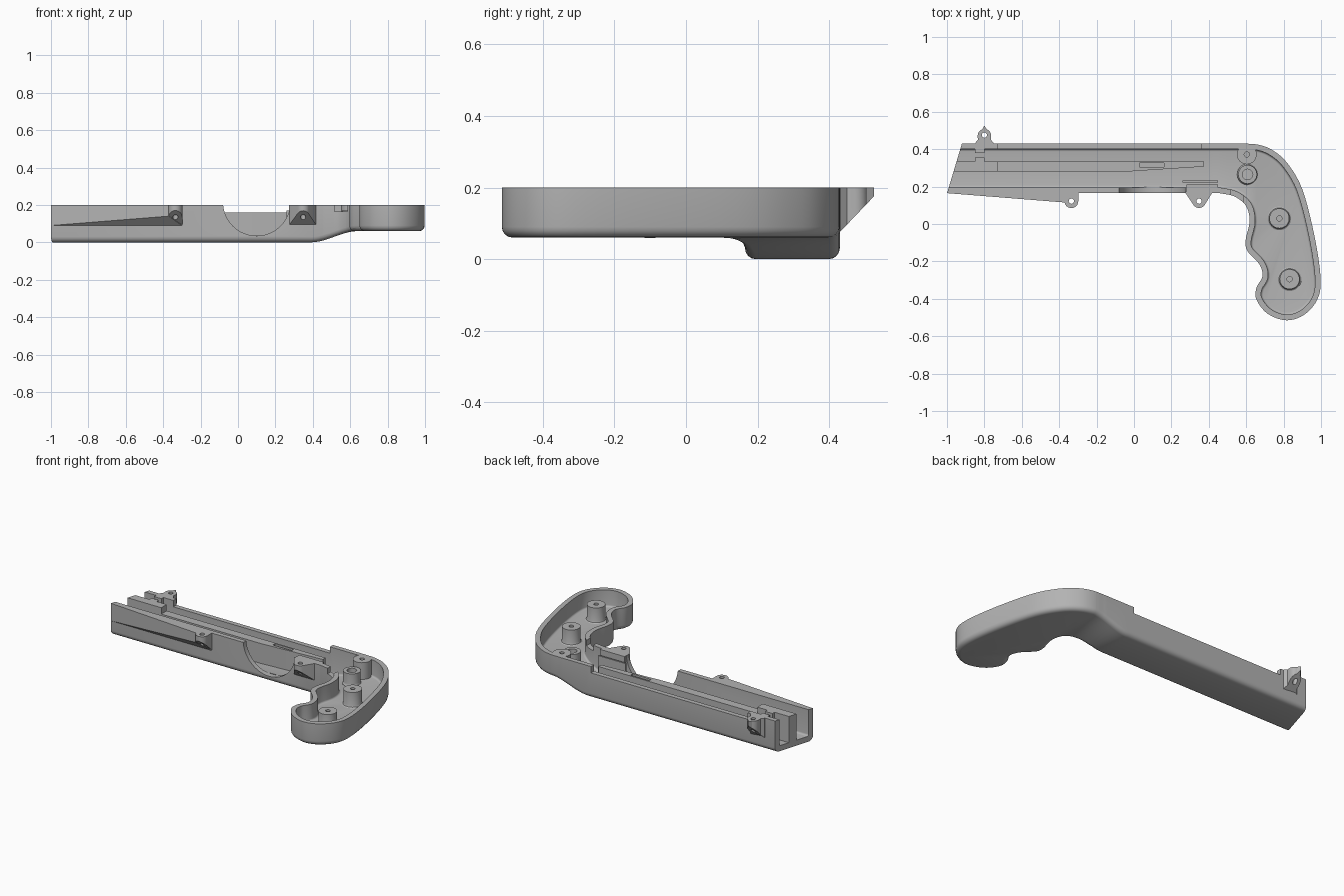
import bpy, bmesh, math
from mathutils import Vector

cube = bpy.data.objects.get("Cube")
if cube:
    bpy.data.objects.remove(cube, do_unlink=True)

grey = bpy.data.materials.new("plain grey")
grey.use_nodes = True
grey.diffuse_color = (0.45, 0.45, 0.45, 1)
grey.node_tree.nodes["Principled BSDF"].inputs["Base Color"].default_value = grey.diffuse_color

TOP = 0.2
WALL = 0.03


def make(name, bm):
    bmesh.ops.recalc_face_normals(bm, faces=bm.faces)
    me = bpy.data.meshes.new(name)
    bm.to_mesh(me)
    bm.free()
    me.materials.append(grey)
    ob = bpy.data.objects.new(name, me)
    bpy.context.collection.objects.link(ob)
    return ob


def loft(rings, caps=True, closed=False):
    """Skin matching rings of 3D points."""
    bm = bmesh.new()
    loops = [[bm.verts.new(p) for p in ring] for ring in rings]
    pairs = list(zip(loops, loops[1:]))
    if closed:
        pairs.append((loops[-1], loops[0]))
    for a, b in pairs:
        for i in range(len(a)):
            j = (i + 1) % len(a)
            bm.faces.new((a[i], a[j], b[j], b[i]))
    if caps:
        bm.faces.new(loops[0])
        bm.faces.new(loops[-1])
    return bm


def prism(name, pts, low, high):
    """Extrude a plan; low may be a height or a function of x, y."""
    f = low if callable(low) else lambda x, y: low
    return make(name, loft([[(x, y, f(x, y)) for x, y in pts],
                            [(x, y, high) for x, y in pts]]))


def box(name, x0, x1, y0, y1, z0, z1):
    return prism(name, [(x0, y0), (x1, y0), (x1, y1), (x0, y1)], z0, z1)


def disc(cx, cy, r, n=24, a0=0, a1=360):
    full = a1 - a0 == 360
    return [(cx + r * math.cos(math.radians(a0 + (a1 - a0) * i / (n if full else n - 1))),
             cy + r * math.sin(math.radians(a0 + (a1 - a0) * i / (n if full else n - 1))))
            for i in range(n)]


def cut(ob, *cutters):
    for c in cutters:
        c.hide_render = True
        m = ob.modifiers.new("cut", 'BOOLEAN')
        m.operation = 'DIFFERENCE'
        m.solver = 'EXACT'
        m.object = c
        bpy.context.view_layer.objects.active = ob
        bpy.ops.object.modifier_apply(modifier=m.name)
        bpy.data.objects.remove(c, do_unlink=True)


def spline(pts, steps=5):
    p = [Vector(q) for q in pts]
    p = [p[0] * 2 - p[1]] + p + [p[-1] * 2 - p[-2]]
    out = []
    for a, b, c, d in zip(p, p[1:], p[2:], p[3:]):
        for k in range(steps):
            t = k / steps
            out.append(0.5 * (2 * b + (c - a) * t + (2 * a - 5 * b + 4 * c - d) * t * t
                              + (3 * b - a - 3 * c + d) * t ** 3))
    return out + [p[-2]]


def muzzle_x(y):
    return -0.92 - 0.3 * (0.43 - y)


def rise(x):
    t = min(max((x - 0.39) / 0.25, 0), 1)
    return 0.06 * t * t * (3 - 2 * t)


# Plan outline: straight barrel plus curved grip
grip = [(0.57, 0.43), (0.66, 0.425), (0.74, 0.395), (0.82, 0.325), (0.9, 0.185),
        (0.963, -0.055), (0.997, -0.28), (0.982, -0.4), (0.91, -0.485), (0.815, -0.515),
        (0.715, -0.48), (0.655, -0.405), (0.655, -0.34), (0.687, -0.28), (0.67, -0.215),
        (0.607, -0.145), (0.597, -0.085), (0.618, 0.013), (0.6, 0.095), (0.537, 0.147),
        (0.457, 0.165)]
outline = [Vector((-0.92, 0.43))] + spline(grip) + [Vector((-1, 0.165))]


def inset(d, extra):
    n = len(outline)
    res = []
    for i, p in enumerate(outline):
        e1 = (p - outline[i - 1]).normalized()
        e2 = (outline[(i + 1) % n] - p).normalized()
        n1, n2 = Vector((e1.y, -e1.x)), Vector((e2.y, -e2.x))
        if i in (0, n - 1):
            y = p.y - d if i == 0 else p.y + d
            res.append((muzzle_x(y) - extra, y))
        else:
            q = p + (n1 + n2) / (1 + n1.dot(n2)) * d
            res.append((q.x, q.y))
    return res


def shell(name, d, floor, high, r, extra=0):
    """Solid on the plan with a rounded lower edge that steps up to the grip."""
    rings = []
    for a in (0, 22, 45, 68, 90):
        t = math.radians(a)
        pts = inset(d + r * (1 - math.sin(t)), extra)
        rings.append([(x, y, floor + r * (1 - math.cos(t))) for x, y in pts])
    rings.append([(x, y, high) for x, y in inset(d, extra)])
    bm = loft(rings)
    for i in range(13):
        bmesh.ops.bisect_plane(bm, geom=bm.verts[:] + bm.edges[:] + bm.faces[:], dist=1e-5,
                               plane_co=(0.39 + 0.25 * i / 12, 0, 0), plane_no=(1, 0, 0))
    for v in bm.verts:
        if v.co.z < 0.1:
            v.co.z += rise(v.co.x)
    return make(name, bm)


# Hollow body with lowered back wall, wheel opening and trigger notch
body = shell("body_shell", 0, 0, TOP, 0.03)
wheel = make("wheel_cutter", loft([[(x, y, z) for x, z in disc(0.1, 0.215, 0.18, 64)]
                                   for y in (0.05, 0.2)]))
cut(body, shell("cavity_cutter", WALL, 0.035, 0.3, 0.012, 0.2), wheel,
    box("back_cutter", -0.73, 0.36, 0.35, 0.5, 0.16, 0.3),
    box("notch_cutter", 0.515, 0.585, 0.04, 0.21, 0.165, 0.3))

# Middle rail with raised muzzle end and a slot
rail = prism("middle_rail", [(muzzle_x(0.28), 0.28), (-0.04, 0.28), (0.375, 0.307),
                             (0.375, 0.334), (muzzle_x(0.334), 0.334)], 0.03, TOP)
cut(rail, box("rail_cutter", -0.73, 0.5, 0.2, 0.4, 0.16, 0.3),
    box("slot_cutter", 0.03, 0.16, 0.304, 0.325, 0.13, 0.3))

# Narrow throat in the rear channel
for i, (y0, y1) in enumerate([(0.33, 0.355), (0.38, 0.405)]):
    box("throat_%d" % i, -0.85, -0.8, y0, y1, 0.03, TOP)

# Guide plates behind the front wall
box("guide_plate", 0.26, 0.45, 0.222, 0.232, 0.03, 0.17)
box("guide_block", 0.28, 0.45, 0.19, 0.21, 0.03, TOP)


# Side wedge and screw tabs, all with sloped undersides
def front_slope(x, y):
    return min(0.09 + 1.0 * max(0.165 - y, 0), 0.19)


def back_slope(x, y):
    return min(0.075 + 1.05 * max(y - 0.43, 0), 0.195)


prism("side_wedge", [(-1, 0.165), (-0.37, 0.115), (-0.3, 0.165)], front_slope, TOP)
tabs = [
    ("front_tab", (-0.335, 0.122),
     [(-0.372, 0.17)] + disc(-0.335, 0.122, 0.037, 13, 180, 360) + [(-0.298, 0.17)], front_slope),
    ("trigger_tab", (0.348, 0.122),
     [(0.272, 0.17)] + disc(0.348, 0.122, 0.036, 11, 215, 325) + [(0.42, 0.17)], front_slope),
    ("muzzle_tab", (-0.8, 0.475),
     [(-0.75, 0.42), (-0.75, 0.432), (-0.765, 0.45)] + disc(-0.8, 0.472, 0.036, 6, 0, 70)
     + [(-0.8, 0.526)] + disc(-0.8, 0.472, 0.036, 6, 110, 180)
     + [(-0.835, 0.45), (-0.85, 0.432), (-0.85, 0.42)], back_slope)]
for name, (hx, hy), pts, slope in tabs:
    tab = prism(name, pts, slope, TOP)
    cut(tab, prism("hole_cutter", disc(hx, hy, 0.014, 16), 0, 0.3))

# Hollow screw posts
posts = [(0.603, 0.372, 0.053, 0.014, TOP, 0), (0.607, 0.265, 0.05, 0.028, 0.17, 0.006),
         (0.777, 0.03, 0.053, 0.014, 0.19, 0.012), (0.832, -0.295, 0.053, 0.014, 0.19, 0.012)]
for i, (x, y, r, hole, high, flare) in enumerate(posts):
    low = 0.034 + rise(x)
    prof = [(hole, low), (hole, high), (r, high), (r, low + 0.015)]
    prof += [(r + flare * 0.3, low + 0.005), (r + flare, low)]
    make("post_%d" % i, loft([[(px, py, z) for px, py in disc(x, y, pr, 32)]
                              for pr, z in prof], caps=False, closed=True))

# Smooth curves, keep edges sharp
for ob in bpy.context.scene.objects:
    ob.select_set(ob.type == 'MESH')
bpy.context.view_layer.objects.active = body
bpy.ops.object.shade_smooth_by_angle(angle=math.radians(30))
